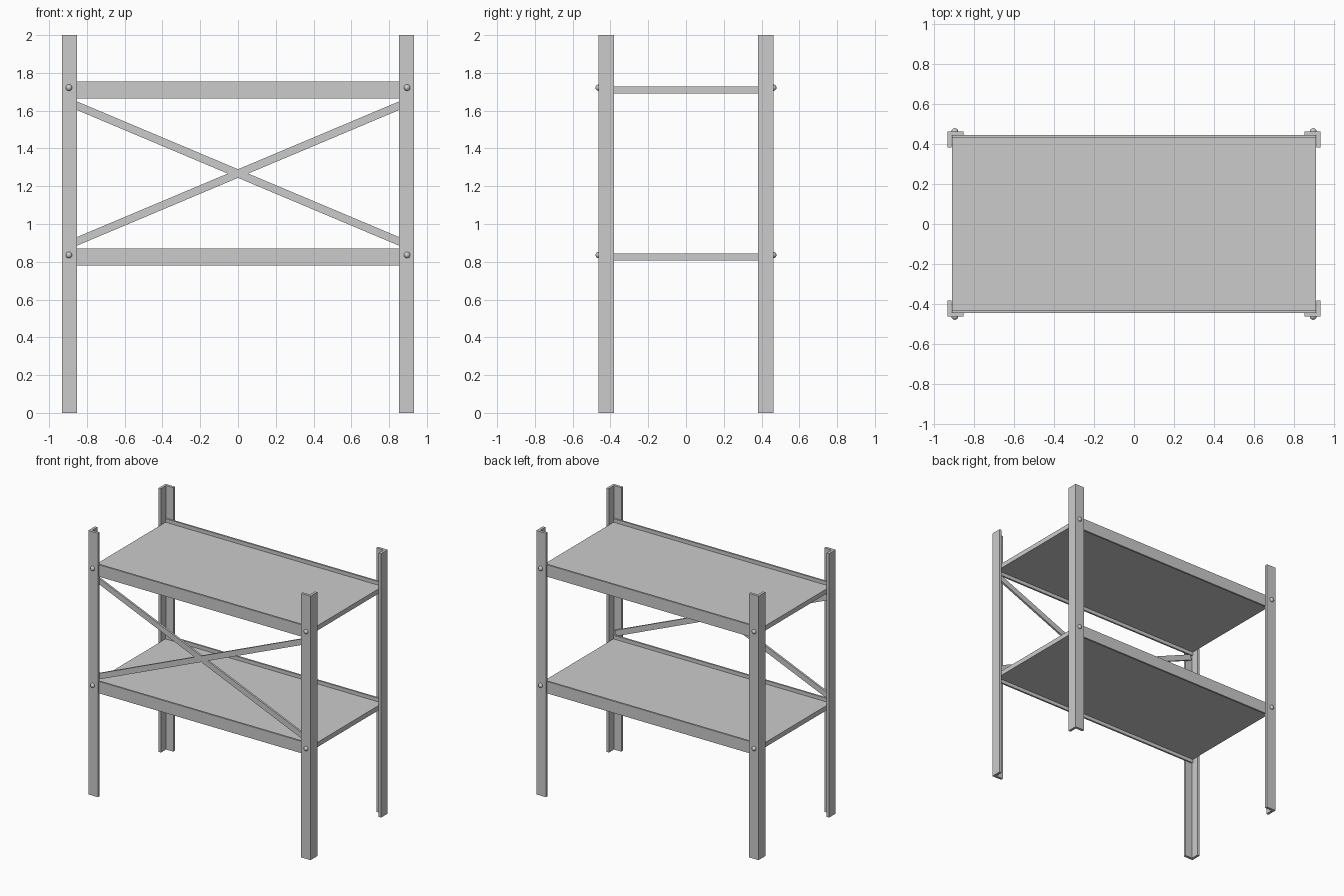
import bpy, bmesh, math
from mathutils import Matrix

if "Cube" in bpy.data.objects:
    bpy.data.objects.remove(bpy.data.objects["Cube"])


def finish(name, bm):
    bmesh.ops.recalc_face_normals(bm, faces=bm.faces)
    me = bpy.data.meshes.new(name)
    bm.to_mesh(me)
    bm.free()
    ob = bpy.data.objects.new(name, me)
    bpy.context.collection.objects.link(ob)
    return ob


def box(name, size, loc, tilt=0.0):
    bm = bmesh.new()
    bmesh.ops.create_cube(bm, size=1)
    m = Matrix.Translation(loc) @ Matrix.Rotation(tilt, 4, 'Y') @ Matrix.Diagonal((*size, 1))
    bmesh.ops.transform(bm, matrix=m, verts=bm.verts)
    return finish(name, bm)


X, Y, H, W, T = 0.932, 0.462, 2.0, 0.08, 0.02


# angle-iron corner post, extruded from an L profile
def post(name, sx, sy):
    prof = [(X, Y), (X - W, Y), (X - W, Y - T), (X - T, Y - T), (X - T, Y - W), (X, Y - W)]
    bm = bmesh.new()
    face = bm.faces.new([bm.verts.new((sx * x, sy * y, 0)) for x, y in prof])
    ext = bmesh.ops.extrude_face_region(bm, geom=[face], use_keep_orig=True)
    top = [v for v in ext['geom'] if isinstance(v, bmesh.types.BMVert)]
    bmesh.ops.translate(bm, verts=top, vec=(0, 0, H))
    finish(name, bm)


# domed bolt head on the outer face of a post
def bolt(name, x, sy, z):
    bm = bmesh.new()
    bmesh.ops.create_uvsphere(bm, u_segments=16, v_segments=10, radius=0.017)
    bmesh.ops.translate(bm, verts=bm.verts, vec=(x, sy * Y, z))
    for f in bm.faces:
        f.smooth = True
    finish(name, bm)


for sy, side in ((-1, "front"), (1, "back")):
    for sx, hand in ((-1, "left"), (1, "right")):
        post(f"{side}_{hand}_post", sx, sy)
        for level, z in (("lower", 0.836), ("upper", 1.722)):
            bolt(f"{side}_{hand}_{level}_bolt", sx * 0.895, sy, z)

# shelves with front and back beams
for level, z in (("lower", 0.825), ("upper", 1.709)):
    box(f"{level}_shelf", (1.82, 0.88, 0.036), (0, 0, z))
    for sy, side in ((-1, "front"), (1, "back")):
        box(f"{level}_{side}_beam", (1.82, 0.014, 0.09), (0, sy * 0.438, z))

# crossed flat braces, front side only
for s, name in ((1, "falling_brace"), (-1, "rising_brace")):
    box(name, (1.93, 0.015, 0.042), (0, -0.434, 1.267), s * math.atan(0.421))
